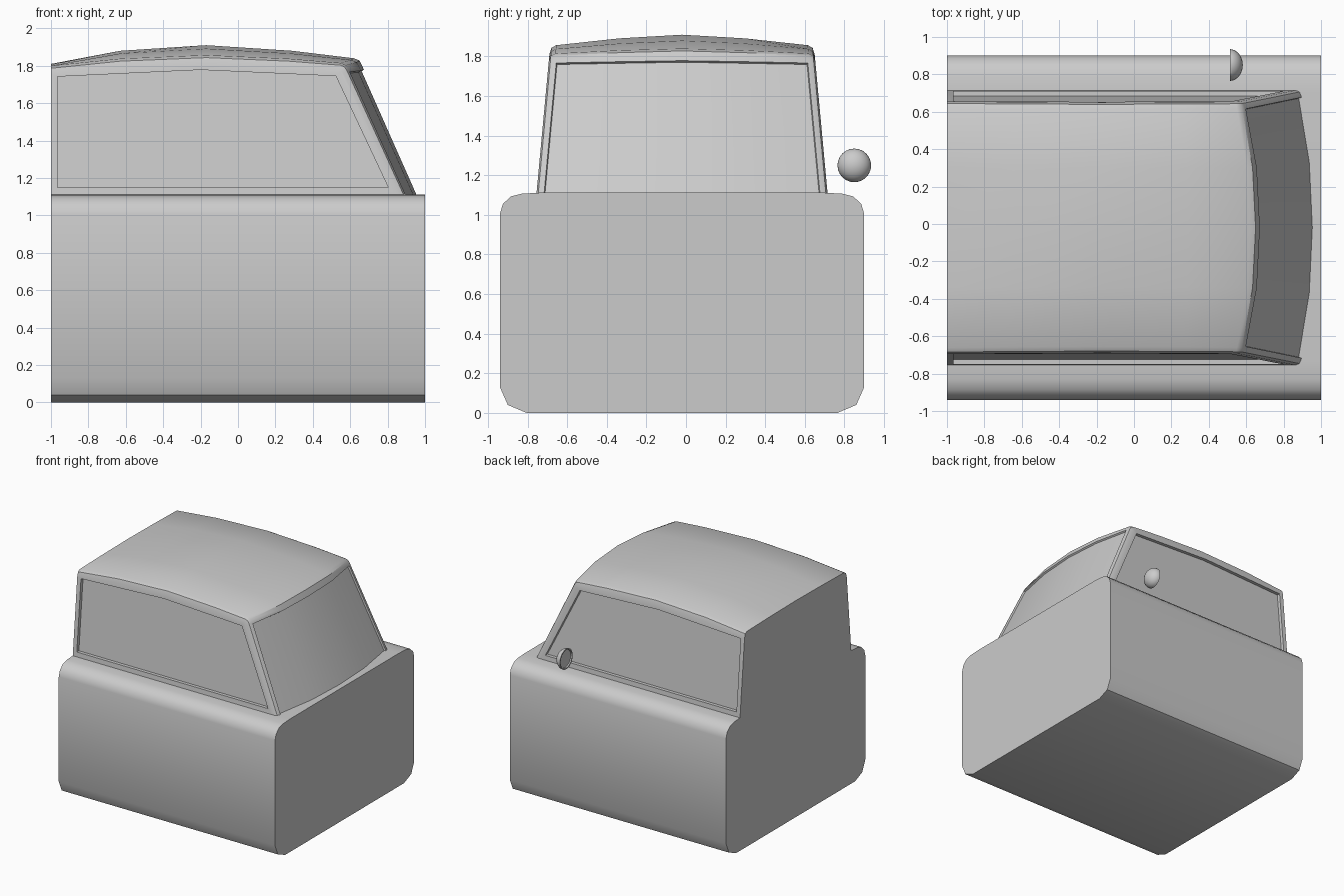
import bpy, bmesh, math
from mathutils import Matrix

if "Cube" in bpy.data.objects:
    bpy.data.objects.remove(bpy.data.objects["Cube"])

CY = -0.02  # centre line of the bodywork (the single mirror sticks out on +y)


def finish(bm, name, smooth=True, angle=36):
    bmesh.ops.recalc_face_normals(bm, faces=bm.faces)
    me = bpy.data.meshes.new(name)
    bm.to_mesh(me)
    bm.free()
    ob = bpy.data.objects.new(name, me)
    bpy.context.collection.objects.link(ob)
    if smooth:
        bpy.ops.object.select_all(action='DESELECT')
        ob.select_set(True)
        bpy.context.view_layer.objects.active = ob
        bpy.ops.object.shade_smooth_by_angle(angle=math.radians(angle))
    return ob


def prism(bm, a, b):
    va, vb = [bm.verts.new(p) for p in a], [bm.verts.new(p) for p in b]
    bm.faces.new(va)
    bm.faces.new(vb)
    n = len(a)
    for i in range(n):
        j = (i + 1) % n
        bm.faces.new((va[i], va[j], vb[j], vb[i]))


def half_width(z):
    return 0.735 - 0.065 * (z - 1.11) / 0.7


# Lower body: rounded section swept along x
half = [(0.785, 0), (0.88, 0.04), (0.92, 0.13), (0.92, 1.005),
        (0.905, 1.055), (0.865, 1.093), (0.81, 1.107), (0.72, 1.112)]
section = half + [(-y, z) for y, z in reversed(half)]
bm = bmesh.new()
prism(bm, [(-1, y + CY, z) for y, z in section], [(1, y + CY, z) for y, z in section])
finish(bm, "lower_body", angle=50)

# Cabin rows: x, plan bow, centre z, edge z, corner dx, corner dz
rows = [(-1.0, 0, 1.81, 1.80, 0, -0.045),
        (-0.63, 0, 1.88, 1.838, 0, -0.045),
        (-0.17, 0, 1.91, 1.857, 0, -0.045),
        (0.29, 0.02, 1.88, 1.838, 0, -0.045),
        (0.62, 0.07, 1.84, 1.815, -0.01, -0.04),
        (0.65, 0.073, 1.828, 1.803, -0.025, -0.03),
        (0.668, 0.075, 1.79, 1.775, -0.03, -0.015),
        (0.983, 0.075, 1.08, 1.08, -0.03, 0)]
bm = bmesh.new()
grid = []
for x, bow, zc, ze, dx, dz in rows:
    ye = half_width(ze) - 0.03
    yc = half_width(ze + dz)
    side = [(x - bow * 0.22, ye * 0.5, zc - (zc - ze) * 0.35),
            (x - bow, ye, ze),
            (x - bow + dx * 0.3, ye + (yc - ye) * 0.7, ze + dz * 0.3),
            (x - bow + dx, yc, ze + dz)]
    pts = [(a, -b, c) for a, b, c in reversed(side)] + [(x, 0, zc)] + side
    grid.append([bm.verts.new((a, b + CY, c)) for a, b, c in pts])
screen = []
for i, (r0, r1) in enumerate(zip(grid, grid[1:])):
    for k in range(8):
        f = bm.faces.new((r0[k], r0[k + 1], r1[k + 1], r1[k]))
        if i == len(grid) - 2 and 2 <= k <= 5:
            screen.append(f)
rear = [bm.verts.new((-1, s * half_width(1.08) + CY, 1.08)) for s in (-1, 1)]
bm.faces.new([r[0] for r in grid] + [rear[0]])
bm.faces.new([r[8] for r in grid] + [rear[1]])
bm.faces.new(grid[0] + [rear[1], rear[0]])
bm.faces.new(grid[-1] + [rear[1], rear[0]])
bmesh.ops.recalc_face_normals(bm, faces=bm.faces)
# Windscreen set slightly into its frame
bmesh.ops.inset_region(bm, faces=screen, thickness=0.012, depth=0)
bmesh.ops.inset_region(bm, faces=screen, thickness=0.003, depth=-0.014)
cabin = finish(bm, "cabin", smooth=False)

# Side window recesses
window = [(-0.965, 1.15), (0.803, 1.15), (0.523, 1.745), (-0.2, 1.778), (-0.965, 1.742)]
bm = bmesh.new()
for s in (-1, 1):
    prism(bm, [(x, s * (half_width(z) - 0.028) + CY, z) for x, z in window],
          [(x, s * (half_width(z) + 0.1) + CY, z) for x, z in window])
cutter = finish(bm, "window_cutter", smooth=False)
cutter.hide_render = True
mod = cabin.modifiers.new("windows", 'BOOLEAN')
mod.operation = 'DIFFERENCE'
mod.solver = 'EXACT'
mod.object = cutter
bpy.context.view_layer.objects.active = cabin
cabin.select_set(True)
bpy.ops.object.modifier_apply(modifier="windows")
bpy.data.objects.remove(cutter)
bpy.ops.object.shade_smooth_by_angle(angle=math.radians(36))

# Door mirror: half dome with a shallow recessed glass facing back
bm = bmesh.new()
bmesh.ops.create_uvsphere(bm, u_segments=24, v_segments=16, radius=0.085)
cut = bmesh.ops.bisect_plane(bm, geom=bm.verts[:] + bm.edges[:] + bm.faces[:],
                             plane_co=(0, 0, 0), plane_no=(0, 0, 1), clear_inner=True)
rim = [e for e in bm.edges if e.is_boundary]
cap = bmesh.ops.contextual_create(bm, geom=rim)["faces"]
bmesh.ops.recalc_face_normals(bm, faces=bm.faces)
bmesh.ops.inset_region(bm, faces=cap, thickness=0.01, depth=0)
bmesh.ops.inset_region(bm, faces=cap, thickness=0.002, depth=-0.012)
bmesh.ops.scale(bm, vec=(1, 1, 0.82), verts=bm.verts)
bmesh.ops.rotate(bm, matrix=Matrix.Rotation(math.pi / 2, 3, 'Y'), verts=bm.verts)
bmesh.ops.translate(bm, vec=(0.512, 0.85, 1.25), verts=bm.verts)
finish(bm, "door_mirror")
